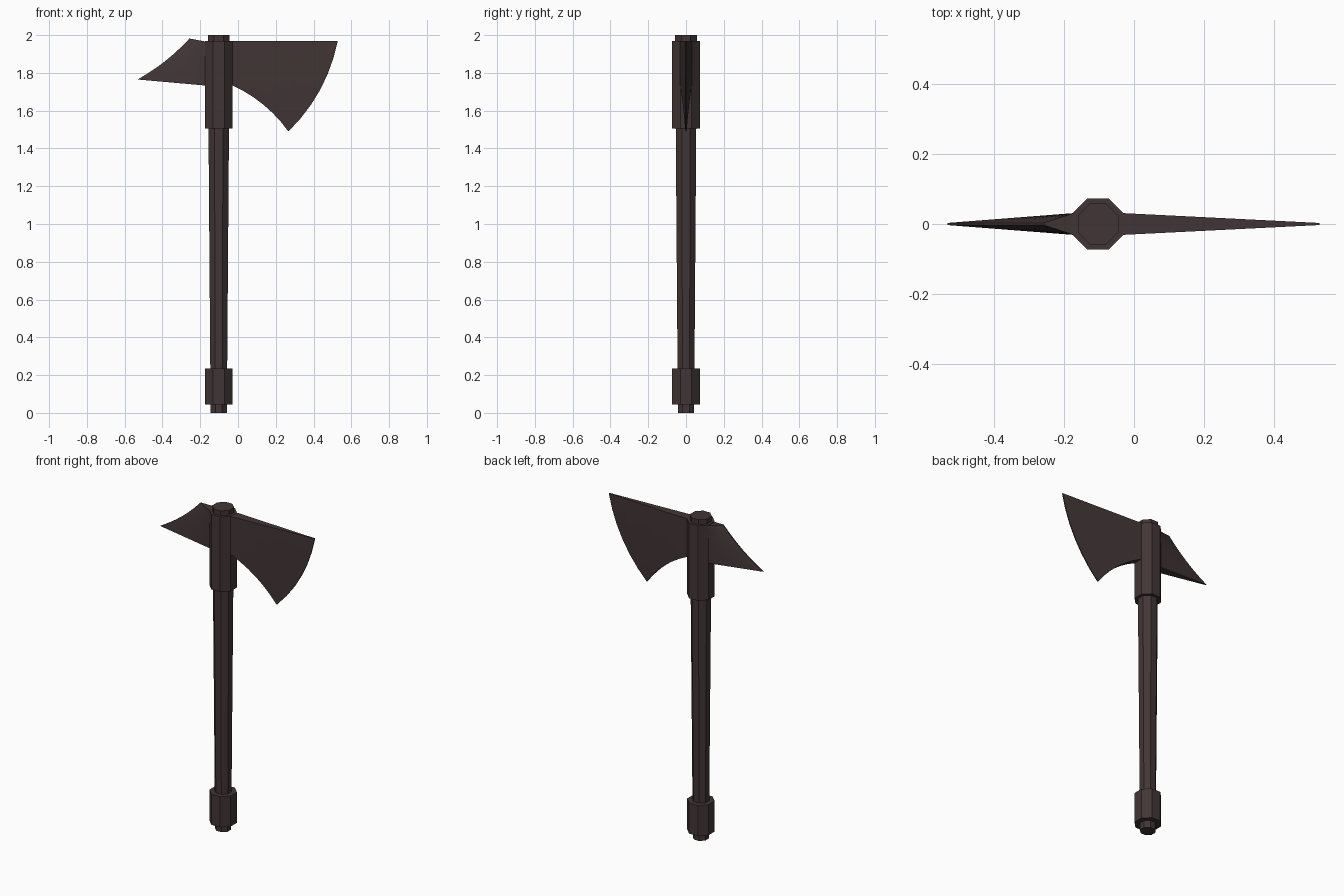
import bpy, bmesh, math
from mathutils import Vector, Matrix

if "Cube" in bpy.data.objects:
    bpy.data.objects.remove(bpy.data.objects["Cube"])

CX = -0.102  # handle axis

iron = bpy.data.materials.new("dark brown iron")
iron.diffuse_color = (0.055, 0.036, 0.037, 1)
iron.use_nodes = True
iron.node_tree.nodes["Principled BSDF"].inputs["Base Color"].default_value = iron.diffuse_color


def finish(name, bm):
    bmesh.ops.recalc_face_normals(bm, faces=bm.faces)
    mesh = bpy.data.meshes.new(name)
    bm.to_mesh(mesh)
    bm.free()
    mesh.materials.append(iron)
    ob = bpy.data.objects.new(name, mesh)
    bpy.context.collection.objects.link(ob)
    return ob


def octagon_bar(name, z0, z1, a0, a1):
    """Eight-sided bar; a0 and a1 are centre-to-flat distances at each end."""
    k = 1 / math.cos(math.pi / 8)
    bm = bmesh.new()
    m = Matrix.Translation((CX, 0, (z0 + z1) / 2)) @ Matrix.Rotation(math.pi / 8, 4, 'Z')
    bmesh.ops.create_cone(bm, cap_ends=True, segments=8, radius1=a0 * k,
                          radius2=a1 * k, depth=z1 - z0, matrix=m)
    return finish(name, bm)


def blade(name, root_low, tip_low, tip_high, root_high, low_bow, edge_bow,
          thick=0.031, thin=0.003, n=6):
    """Wedge from a thick root to a thin cutting edge, with bowed low and outer sides."""
    rl, tl, th, rh = map(Vector, (root_low, tip_low, tip_high, root_high))
    low_bow, edge_bow = Vector(low_bow), Vector(edge_bow)
    bm = bmesh.new()
    grids = []
    for side in (-1, 1):
        grid = []
        for i in range(n + 1):
            t = i / n
            col = []
            for j in range(n + 1):
                s = j / n
                p = rl.lerp(tl, t).lerp(rh.lerp(th, t), s)
                p += low_bow * 4 * t * (1 - t) * (1 - s)
                p += edge_bow * 4 * s * (1 - s) * t
                y = side * (thick + (thin - thick) * t)
                col.append(bm.verts.new((p.x, y, p.y)))
            grid.append(col)
        grids.append(grid)
        for i in range(n):
            for j in range(n):
                bm.faces.new((grid[i][j], grid[i + 1][j],
                              grid[i + 1][j + 1], grid[i][j + 1]))
    # rim joining the two cheeks
    rim = ([(i, 0) for i in range(n)] + [(n, j) for j in range(n)] +
           [(i, n) for i in range(n, 0, -1)] + [(0, j) for j in range(n, 0, -1)])
    f, b = grids
    for (i, j), (k, l) in zip(rim, rim[1:] + rim[:1]):
        bm.faces.new((f[i][j], f[k][l], b[k][l], b[i][j]))
    return finish(name, bm)


# Handle and its two thicker sleeves
octagon_bar("handle", 0, 2, 0.043, 0.058)
octagon_bar("head_socket", 1.505, 1.97, 0.073, 0.073)
octagon_bar("pommel_sleeve", 0.045, 0.235, 0.073, 0.073)

# Main axe blade and rear beak
blade("axe_blade", (-0.032, 1.735), (0.267, 1.49), (0.528, 1.969), (-0.032, 1.969),
      (0.016, 0.020), (0.037, -0.020))
blade("rear_beak", (-0.172, 1.733), (-0.532, 1.765), (-0.257, 1.982), (-0.172, 1.966),
      (0, 0), (0.009, -0.011))
